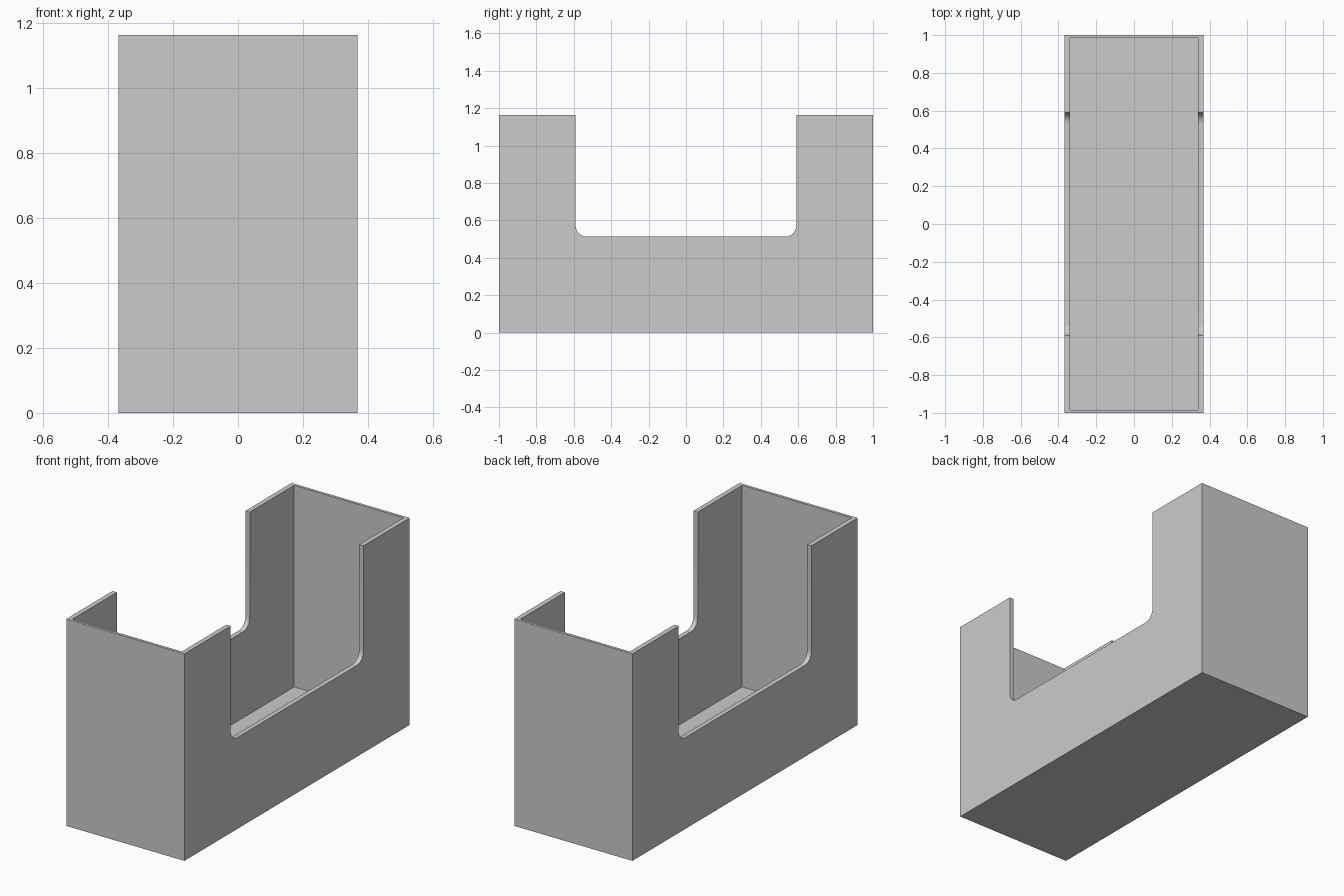
import bpy
import bmesh
import math
from mathutils import Vector

old = bpy.data.objects.get("Cube")
if old:
    bpy.data.objects.remove(old, do_unlink=True)

HALF_X, HALF_Y, HEIGHT = 0.367, 1.0, 1.163
SIDE_WALL, END_WALL, FLOOR = 0.027, 0.016, 0.03
NOTCH_Y, NOTCH_Z, FILLET = 0.59, 0.513, 0.06
ABOVE = HEIGHT + 0.2

grey = bpy.data.materials.new("plain grey")
grey.use_nodes = True
grey.diffuse_color = (0.6, 0.6, 0.6, 1)
grey.node_tree.nodes["Principled BSDF"].inputs["Base Color"].default_value = (0.6, 0.6, 0.6, 1)


def box(name, half_x, half_y, z0, z1, fillet=0):
    """Box centred in x and y, with optional rounding of its lower x-running edges."""
    bm = bmesh.new()
    bmesh.ops.create_cube(bm, size=2)
    for v in bm.verts:
        v.co = Vector((v.co.x * half_x, v.co.y * half_y, z0 if v.co.z < 0 else z1))
    if fillet:
        edges = [e for e in bm.edges
                 if all(abs(v.co.z - z0) < 1e-5 for v in e.verts)
                 and abs(e.verts[0].co.x - e.verts[1].co.x) > half_x]
        bmesh.ops.bevel(bm, geom=edges, offset=fillet, segments=10,
                        profile=0.5, affect='EDGES')
    mesh = bpy.data.meshes.new(name)
    bm.to_mesh(mesh)
    bm.free()
    mesh.materials.append(grey)
    obj = bpy.data.objects.new(name, mesh)
    bpy.context.collection.objects.link(obj)
    return obj


# Open-topped tray body, its cavity and the notch through both long sides
body = box("holder_body", HALF_X, HALF_Y, 0, HEIGHT)
cavity = box("cavity_cutter", HALF_X - SIDE_WALL, HALF_Y - END_WALL, FLOOR, ABOVE)
notch = box("notch_cutter", HALF_X + 0.2, NOTCH_Y, NOTCH_Z, ABOVE, FILLET)

bpy.ops.object.select_all(action='DESELECT')
body.select_set(True)
bpy.context.view_layer.objects.active = body
for cutter in (cavity, notch):
    cutter.hide_render = True
    mod = body.modifiers.new(cutter.name, 'BOOLEAN')
    mod.operation = 'DIFFERENCE'
    mod.solver = 'EXACT'
    mod.object = cutter
    bpy.ops.object.modifier_apply(modifier=mod.name)
    bpy.data.objects.remove(cutter, do_unlink=True)

# Smooth fillets, crisp edges
bpy.ops.object.shade_smooth_by_angle(angle=math.radians(30))
